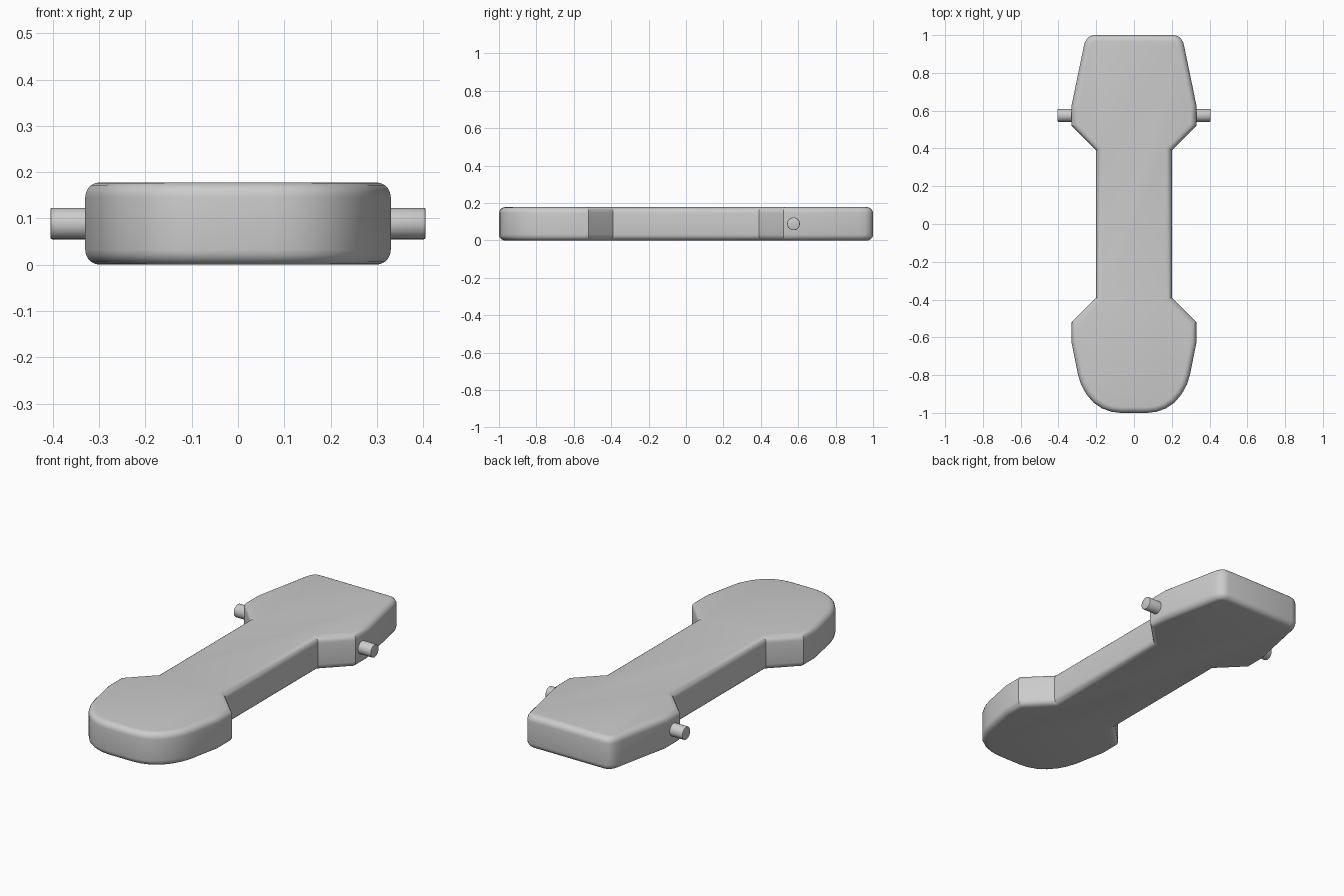
import bpy, bmesh, math
from mathutils import Matrix

cube = bpy.data.objects.get("Cube")
if cube:
    bpy.data.objects.remove(cube, do_unlink=True)

HEIGHT = 0.178
RIM = 0.032

grey = bpy.data.materials.new("plain grey")
grey.use_nodes = True
grey.diffuse_color = (0.6, 0.6, 0.6, 1)
grey.node_tree.nodes["Principled BSDF"].inputs["Base Color"].default_value = (0.6, 0.6, 0.6, 1)


def finish(name, bm):
    bmesh.ops.recalc_face_normals(bm, faces=bm.faces)
    mesh = bpy.data.meshes.new(name)
    bm.to_mesh(mesh)
    bm.free()
    obj = bpy.data.objects.new(name, mesh)
    bpy.context.collection.objects.link(obj)
    mesh.materials.append(grey)
    bpy.ops.object.select_all(action='DESELECT')
    obj.select_set(True)
    bpy.context.view_layer.objects.active = obj
    bpy.ops.object.shade_smooth_by_angle(angle=math.radians(30))
    return obj


# Body: half outline from the squared back end to the rounded front end
half = [(0.21, 1), (0.232, 0.995), (0.25, 0.98), (0.261, 0.96), (0.268, 0.93),
        (0.33, 0.63), (0.33, 0.52), (0.2, 0.39),
        (0.2, -0.39), (0.33, -0.52), (0.33, -0.63),
        (0.296, -0.8), (0.28, -0.85), (0.253, -0.9), (0.215, -0.945),
        (0.17, -0.976), (0.12, -0.994), (0.07, -1)]
outline = half + [(-x, y) for x, y in reversed(half)]

bm = bmesh.new()
base = bm.faces.new([bm.verts.new((x, y, 0)) for x, y in outline])
side = bmesh.ops.extrude_face_region(bm, geom=[base], use_keep_orig=True)
top = [v for v in side["geom"] if isinstance(v, bmesh.types.BMVert)]
bmesh.ops.translate(bm, verts=top, vec=(0, 0, HEIGHT))
rims = [e for e in bm.edges if abs(e.verts[0].co.z - e.verts[1].co.z) < 0.001]
bmesh.ops.bevel(bm, geom=rims, offset=RIM, segments=5, profile=0.5,
                affect='EDGES', clamp_overlap=True)
finish("body", bm)

# Pivot pegs on both sides of the back end
for name, s in (("left_peg", 1), ("right_peg", -1)):
    bm = bmesh.new()
    place = Matrix.Translation((s * 0.345, 0.575, HEIGHT / 2)) @ Matrix.Rotation(math.pi / 2, 4, 'Y')
    bmesh.ops.create_cone(bm, cap_ends=True, segments=32, radius1=0.034,
                          radius2=0.034, depth=0.12, matrix=place)
    tip = [e for e in bm.edges if all(abs(v.co.x) > 0.4 for v in e.verts)]
    bmesh.ops.bevel(bm, geom=tip, offset=0.003, segments=2, profile=0.5, affect='EDGES')
    finish(name, bm)
